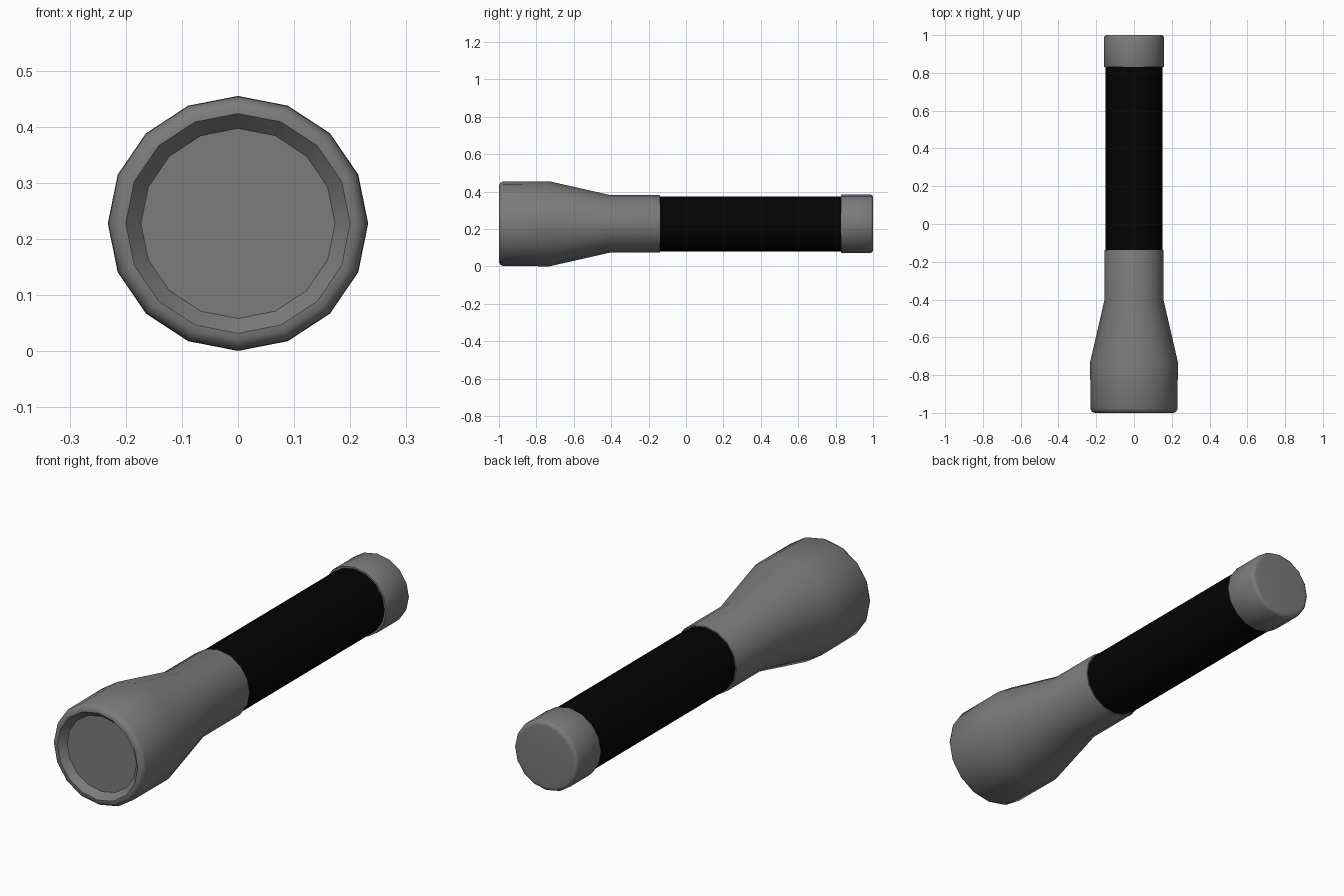
import bpy, bmesh, math

if "Cube" in bpy.data.objects:
    bpy.data.objects.remove(bpy.data.objects["Cube"])

SIDES = 16
CENTRE_Z = 0.2275
SQUASH = 0.979   # cross-section is slightly flatter in z


def material(name, value):
    mat = bpy.data.materials.new(name)
    mat.diffuse_color = (value, value, value, 1)
    mat.use_nodes = True
    mat.node_tree.nodes["Principled BSDF"].inputs["Base Color"].default_value = mat.diffuse_color
    return mat


def lathe(name, profile, mat, cap_start=False, cap_end=False):
    """Revolve (y, radius) points around the long y axis."""
    bm = bmesh.new()
    rings = []
    for y, r in profile:
        rings.append([bm.verts.new((r * math.cos(2 * math.pi * i / SIDES), y,
                                    CENTRE_Z + SQUASH * r * math.sin(2 * math.pi * i / SIDES)))
                      for i in range(SIDES)])
    for a, b in zip(rings, rings[1:]):
        for i in range(SIDES):
            j = (i + 1) % SIDES
            bm.faces.new((a[i], b[i], b[j], a[j]))
    if cap_start:
        bm.faces.new(rings[0])
    if cap_end:
        bm.faces.new(rings[-1][::-1])
    mesh = bpy.data.meshes.new(name)
    bm.to_mesh(mesh)
    bm.free()
    mesh.materials.append(mat)
    obj = bpy.data.objects.new(name, mesh)
    bpy.context.collection.objects.link(obj)
    bpy.ops.object.select_all(action='DESELECT')
    obj.select_set(True)
    bpy.context.view_layer.objects.active = obj
    bpy.ops.object.shade_smooth_by_angle(angle=math.radians(35))
    return obj


dark_grey = material("dark_grey", 0.2)
black = material("black_rubber", 0.001)

# Flared head: recessed lens, rounded rim, cone and neck
lathe("head", [(-0.970, 0.173), (-1.0, 0.200), (-0.999, 0.212),
               (-0.993, 0.223), (-0.978, 0.231), (-0.73, 0.232), (-0.405, 0.157),
               (-0.145, 0.157), (-0.138, 0.155), (-0.138, 0.145)], dark_grey, cap_start=True)

# Black grip tube
lathe("grip", [(-0.16, 0.150), (0.85, 0.150)], black, True, True)

# Tail cap with a rounded end
lathe("tail_cap", [(0.83, 0.145), (0.83, 0.158), (0.835, 0.160), (0.985, 0.160),
                   (0.994, 0.156), (0.999, 0.149), (1.0, 0.140)], dark_grey, cap_end=True)
